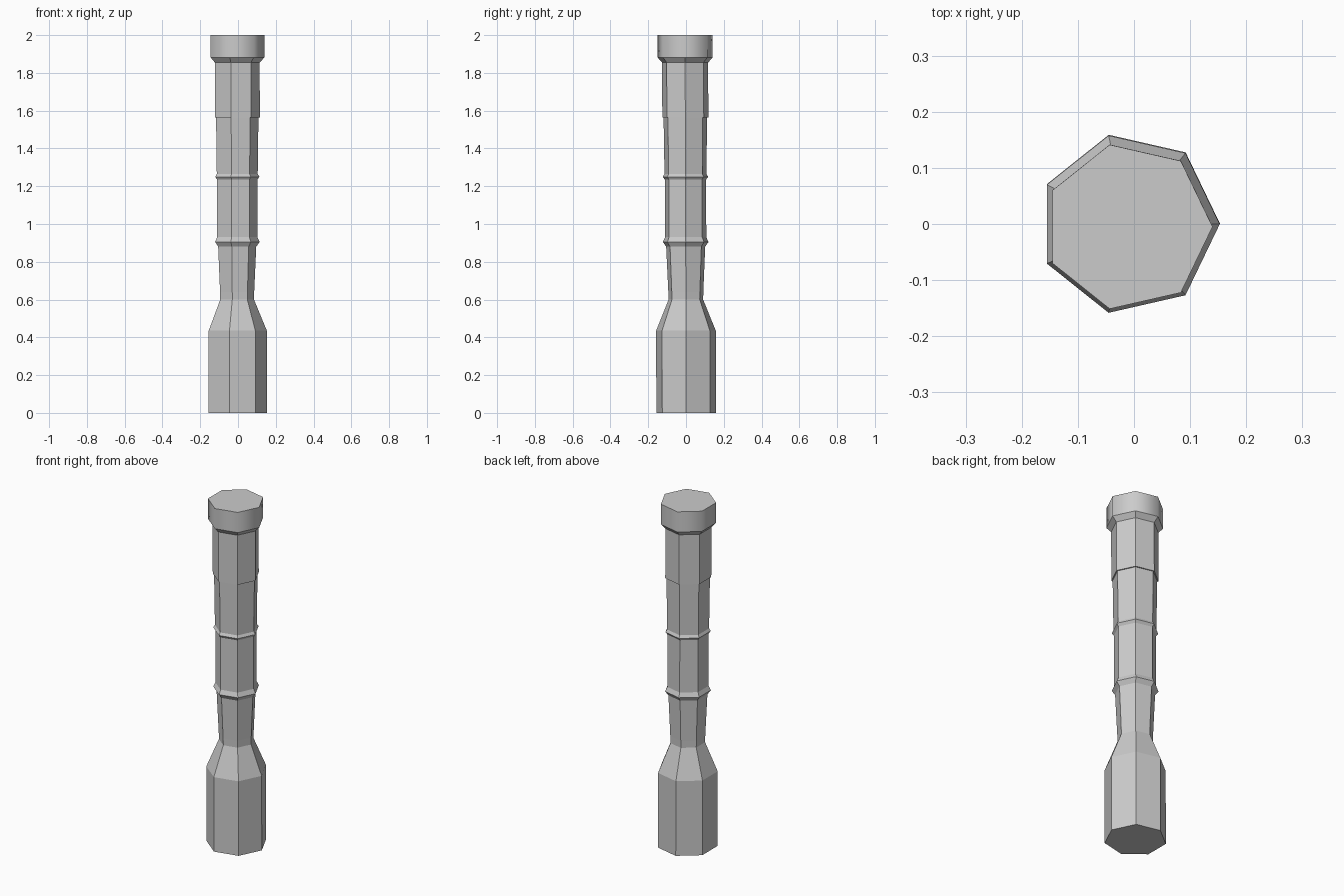
import bpy, bmesh
from math import cos, sin, tau

if "Cube" in bpy.data.objects:
    bpy.data.objects.remove(bpy.data.objects["Cube"])

SIDES = 7


def axis(z):
    # The shaft leans very slightly
    return -0.009 - 0.0005 * z, 0.001 - 0.003 * z


def lathe(name, profile, smooth=False):
    """Closed seven-sided turned part from (radius, z) pairs."""
    bm = bmesh.new()
    rings = []
    for r, z in profile:
        cx, cy = axis(z)
        rings.append([bm.verts.new((cx + r * cos(tau * i / SIDES),
                                    cy + r * sin(tau * i / SIDES), z))
                      for i in range(SIDES)])
    for a, b in zip(rings, rings[1:]):
        for i in range(SIDES):
            j = (i + 1) % SIDES
            f = bm.faces.new((a[i], a[j], b[j], b[i]))
            f.smooth = smooth
    bm.faces.new(rings[0][::-1])
    bm.faces.new(rings[-1])
    # Keep rims crisp where the sides are smooth
    for e in bm.edges:
        if abs(e.verts[0].co.z - e.verts[1].co.z) < 1e-5:
            e.smooth = False
    mesh = bpy.data.meshes.new(name)
    bm.to_mesh(mesh)
    bm.free()
    obj = bpy.data.objects.new(name, mesh)
    bpy.context.collection.objects.link(obj)
    return obj


# Shaft: heavy base, narrow neck, two raised rings, stepped upper sleeve
lathe("shaft", [
    (0.162, 0.0), (0.162, 0.435), (0.094, 0.6), (0.095, 0.64),
    (0.106, 0.88), (0.124, 0.905), (0.112, 0.93),
    (0.112, 1.235), (0.123, 1.25), (0.114, 1.265),
    (0.118, 1.565), (0.125, 1.565), (0.125, 1.855), (0.15, 1.882)])

# End cap with soft side shading
lathe("end_cap", [(0.15, 1.882), (0.15, 2.0)], smooth=True)
